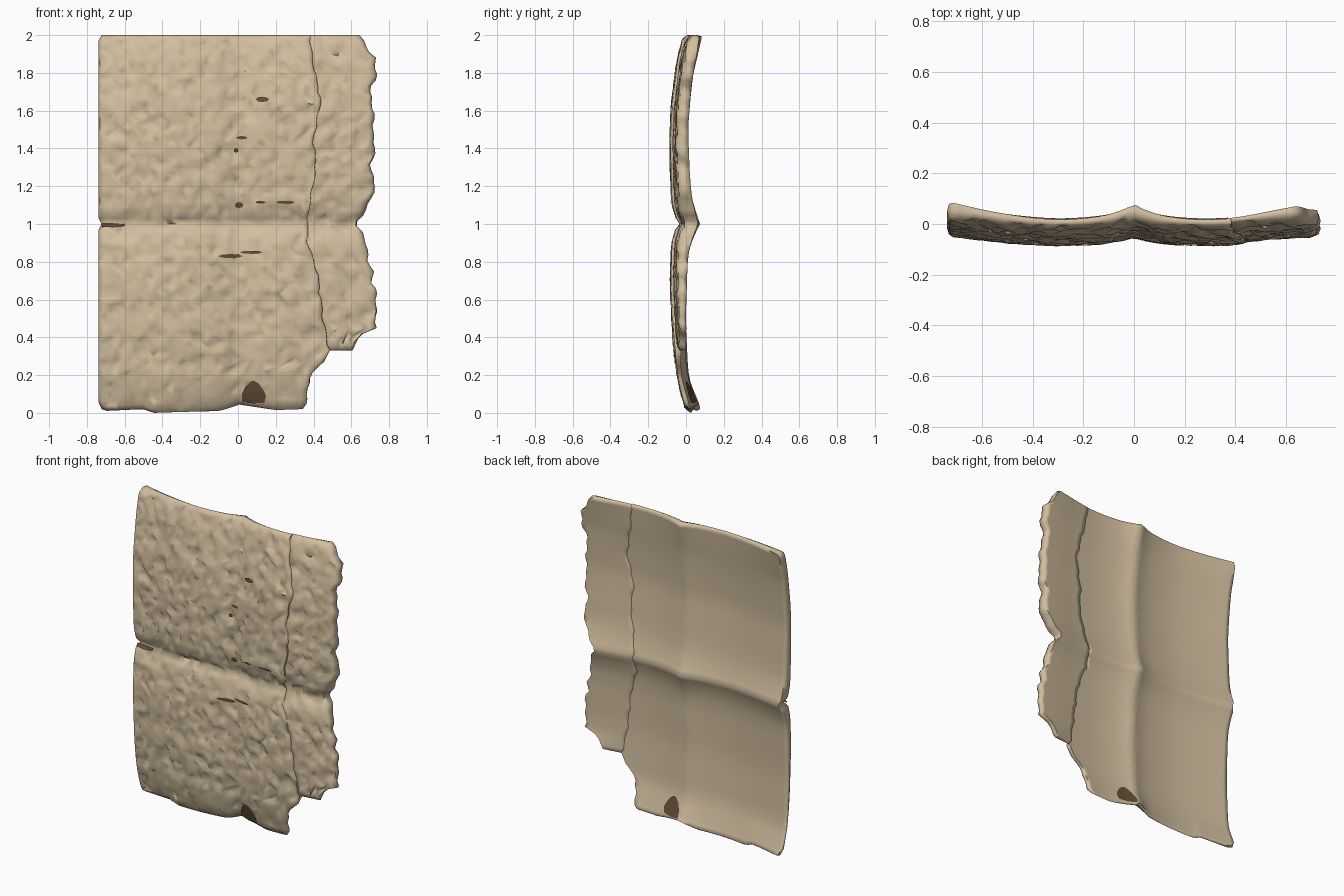
import bpy, bmesh, math, random

if "Cube" in bpy.data.objects:
    bpy.data.objects.remove(bpy.data.objects["Cube"])

random.seed(7)


def material(name, rgb):
    m = bpy.data.materials.new(name)
    m.diffuse_color = (*rgb, 1)
    m.use_nodes = True
    m.node_tree.nodes["Principled BSDF"].inputs["Base Color"].default_value = m.diffuse_color
    return m


CLAY = material("tan clay", (0.64, 0.515, 0.345))
BROWN = material("dark brown", (0.12, 0.075, 0.04))


def lerp(table, t):
    """Piecewise linear lookup in a list of (position, value)."""
    if t <= table[0][0]:
        return table[0][1]
    for (a, va), (b, vb) in zip(table, table[1:]):
        if t <= b:
            return va + (vb - va) * (t - a) / (b - a)
    return table[-1][1]


def soft(table, t):
    """Lookup averaged over a window that closes at the grooves and ends."""
    w = min(.06, abs(t - round(t)))
    return sum(lerp(table, t + w * k / 3) for k in range(-3, 4)) / 7


# Depth profiles along the height and the width
FRONT_Z = [(0, 0), (.05, -.02), (.12, -.035), (.25, -.06), (.4, -.075), (.7, -.088),
           (.9, -.08), (.97, -.065), (1, -.035), (1.03, -.06), (1.1, -.08),
           (1.4, -.09), (1.6, -.085), (1.8, -.06), (1.9, -.045), (2, -.015)]
BACK_Z = [(0, .02), (.06, .005), (.2, -.03), (.5, -.045), (.8, -.035), (.93, -.015),
          (1, .02), (1.06, 0), (1.2, -.02), (1.5, -.035), (1.7, -.02), (1.9, .005), (2, .015)]
RIM_Z = [(0, .06), (.15, .045), (.85, .045), (1, .06), (1.15, .045), (1.8, .05), (2, .075)]
BEND_X = [(-.735, 1), (-.6, .55), (-.45, .2), (-.3, 0), (-.15, .15), (-.06, .4), (0, .85),
          (.06, .4), (.14, .15), (.28, 0), (.45, .15), (.6, .45), (.74, .6)]
# Outlines
CRACK = [(0, .34), (.03, .36), (.1, .37), (.2, .38), (.25, .44), (.33, .485), (.5, .45),
         (.6, .44), (.75, .42), (.9, .37), (1, .37), (1.1, .38), (1.3, .415), (1.45, .40),
         (1.55, .42), (1.65, .44), (1.8, .41), (1.9, .39), (2, .385)]
BROKEN = [(.33, .60), (.42, .66), (.44, .73), (.65, .733), (.68, .71), (.75, .715), (.8, .69),
          (.9, .68), (.97, .65), (1, .62), (1.03, .65), (1.1, .69), (1.2, .73), (1.3, .70),
          (1.4, .73), (1.45, .715), (1.58, .72), (1.7, .70), (1.75, .715), (1.77, .735),
          (1.88, .725), (1.9, .70), (1.95, .68), (2, .64)]
BOTTOM = [(-.735, .03), (-.71, .01), (-.5, .02), (-.45, 0), (-.3, .005), (-.1, .01),
          (-.03, .03), (0, .045), (.1, .03), (.2, .015), (.34, .02)]


def front(x, z):
    return soft(FRONT_Z, z) + .042 * soft(BEND_X, x)


def back(x, z):
    return max(soft(BACK_Z, z) + lerp(RIM_Z, z) * soft(BEND_X, x), front(x, z) + .02)


def crack(z):
    return lerp(CRACK, z) + .005 * math.sin(z * 47) + .003 * math.sin(z * 95 + 1)


def broken(z):
    return lerp(BROKEN, z) + .006 * math.sin(z * 61)


def left(z):
    corner = min(z, abs(z - 1), 2 - z)
    return -.738 + max(0, .02 - corner) * .8


def slab(name, lo, hi, z0, nx, nz, inset, shift, drop):
    """Thin curved slab: dented front, smooth back, rounded rim."""
    bm = bmesh.new()
    F, B = {}, {}

    def side(i):
        return inset[0] * (i == 0) - inset[1] * (i == nx)

    def end(j):
        return .007 * ((j == 0) - (j == nz))

    for j in range(nz + 1):
        z = z0 + (2 - z0) * j / nz
        for i in range(nx + 1):
            s = i / nx
            x = lo(z) + (hi(z) - lo(z)) * s
            zz = z + (lerp(BOTTOM, x) * max(0, 1 - z / .2) if drop else 0)
            # rim vertices sit slightly inside the outline
            xe, ze = x + side(i), zz + end(j)
            yf, yb = front(x, z) + shift[0], back(x, z) + shift[1] + (shift[2] - shift[1]) * s
            B[i, j] = bm.verts.new((xe, yb, ze))
            if i in (0, nx) or j in (0, nz):
                rim = .008 if max(inset[(i == nx)] * (i in (0, nx)), abs(end(j))) > .004 else .002
                F[i, j] = bm.verts.new((xe, yf + rim, ze))
                continue
            # random wedge-shaped dents, sparser near the bottom
            chance = .34 if z > .22 else .05
            dent = random.uniform(.008, .022) if random.random() < chance else random.uniform(-.002, .002)
            y = min(yf + dent, yb - .006)
            F[i, j] = bm.verts.new((xe + random.uniform(-.008, .008), y,
                                    ze + random.uniform(-.008, .008) * (abs(z - 1) > .04)))
    for j in range(nz):
        for i in range(nx):
            a, b, c, d = (i, j), (i + 1, j), (i + 1, j + 1), (i, j + 1)
            split = ((a, b, c), (a, c, d)) if random.random() < .5 else ((a, b, d), (b, c, d))
            for t in split:
                bm.faces.new([F[k] for k in t])
            bm.faces.new([B[k] for k in (d, c, b, a)])
    # rim: a middle loop on the outline joins front and back
    loop = ([(i, 0) for i in range(nx)] + [(nx, j) for j in range(nz)]
            + [(i, nz) for i in range(nx, 0, -1)] + [(0, j) for j in range(nz, 0, -1)])
    M = {}
    for i, j in loop:
        m = (F[i, j].co + B[i, j].co) / 2
        m.x -= side(i)
        m.z -= end(j)
        M[i, j] = bm.verts.new(m)
    for k, a in enumerate(loop):
        b = loop[(k + 1) % len(loop)]
        bm.faces.new((F[b], F[a], M[a], M[b]))
        bm.faces.new((M[b], M[a], B[a], B[b]))
    bmesh.ops.recalc_face_normals(bm, faces=bm.faces)
    me = bpy.data.meshes.new(name)
    bm.to_mesh(me)
    bm.free()
    me.materials.append(CLAY)
    ob = bpy.data.objects.new(name, me)
    bpy.context.collection.objects.link(ob)
    bpy.ops.object.select_all(action='DESELECT')
    ob.select_set(True)
    bpy.context.view_layer.objects.active = ob
    bpy.ops.object.shade_smooth_by_angle(angle=math.radians(85))


def patch(name, outline, surface, lift):
    """Thin brown plate that follows the slab surface."""
    bm = bmesh.new()
    n = len(outline)
    cx = sum(p[0] for p in outline) / n
    cz = sum(p[1] for p in outline) / n
    rings = []
    for s in (1, .75, .5, .25):
        ring = []
        for px, pz in outline:
            x, z = cx + (px - cx) * s, cz + (pz - cz) * s
            low = lerp(BOTTOM, x)  # undo the uneven lower edge
            zs = max(0, (z - low) / (1 - low / .2)) if z < .2 else z
            ring.append(bm.verts.new((x, surface(x, zs) + lift, z)))
        rings.append(ring)
    for r, q in zip(rings, rings[1:]):
        for k in range(n):
            m = (k + 1) % n
            bm.faces.new((r[k], r[m], q[m], q[k]))
    bm.faces.new(rings[-1])
    bmesh.ops.recalc_face_normals(bm, faces=bm.faces)
    if (sum(f.normal.y for f in bm.faces) > 0) != (lift > 0):
        bmesh.ops.reverse_faces(bm, faces=bm.faces)
    me = bpy.data.meshes.new(name)
    bm.to_mesh(me)
    bm.free()
    me.materials.append(BROWN)
    bpy.context.collection.objects.link(bpy.data.objects.new(name, me))


# Main tablet and the cracked strip along its right side
slab("main_tablet", left, crack, 0, 38, 66, (.007, .002), (0, 0, 0), True)
slab("cracked_strip", lambda z: crack(z) - .004, broken, .33, 10, 56, (.001, .007),
     (.012, .002, .018), False)

# Dark notch at the bottom edge, seen on both sides
dome = [(.02, .06), (.02, .10), (.04, .14), (.065, .165), (.085, .17), (.11, .155),
        (.135, .12), (.148, .09), (.14, .055), (.08, .05)]
patch("notch_front", dome, front, -.006)
patch("notch_back", dome, back, .005)

# Dark recess at the left end of the middle groove
patch("groove_recess", [(-.72, .985), (-.66, .982), (-.6, .99), (-.6, 1), (-.66, 1.003), (-.72, 1.003)],
      front, -.007)

# Small dark pits on the front
for k, (x, z, w, h) in enumerate([(.13, 1.66, .035, .014), (.02, 1.457, .03, .009),
                                  (.005, 1.10, .022, .016), (.12, 1.115, .028, .007),
                                  (.25, 1.115, .05, .008), (-.04, .83, .065, .011),
                                  (.07, .85, .06, .008), (-.01, 1.39, .012, .012)]):
    oval = [(x + w * math.cos(a * math.pi / 4), z + h * math.sin(a * math.pi / 4)) for a in range(8)]
    patch(f"pit_{k + 1}", oval, front, -.004)
